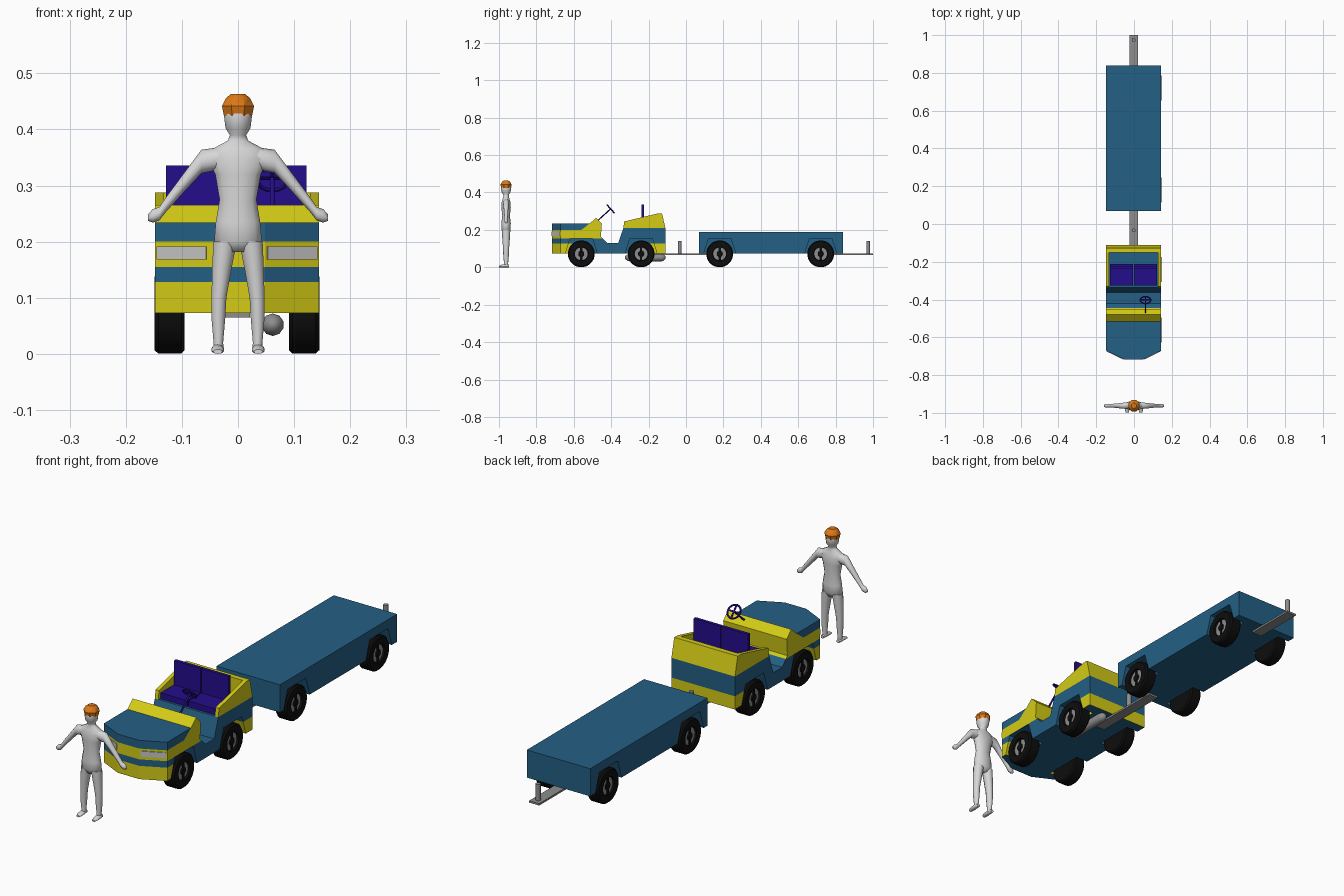
import bpy, bmesh, math
from mathutils import Vector

if "Cube" in bpy.data.objects:
    bpy.data.objects.remove(bpy.data.objects["Cube"])

CX = -0.002      # vehicle centre line
PY = -0.962      # person centre
HW, IN = 0.146, 0.091   # body half width, wheel well depth


def material(name, rgb):
    m = bpy.data.materials.new(name)
    m.diffuse_color = (*rgb, 1)
    m.use_nodes = True
    m.node_tree.nodes["Principled BSDF"].inputs["Base Color"].default_value = m.diffuse_color
    return m


YELLOW = material("yellow_paint", (0.66, 0.60, 0.008))
BLUE = material("blue_paint", (0.017, 0.115, 0.235))
INDIGO = material("indigo_seat", (0.018, 0.004, 0.26))
BLACK = material("black_rubber", (0.004, 0.004, 0.004))
STEEL = material("grey_steel", (0.27, 0.27, 0.27))
LAMP = material("lamp_grey", (0.55, 0.55, 0.55))
SKIN = material("pale_figure", (0.68, 0.68, 0.68))
ORANGE = material("orange_cap", (0.72, 0.19, 0.008))


def finish(name, bm, mats, smooth=None):
    bmesh.ops.recalc_face_normals(bm, faces=bm.faces[:])
    me = bpy.data.meshes.new(name)
    bm.to_mesh(me)
    bm.free()
    ob = bpy.data.objects.new(name, me)
    bpy.context.collection.objects.link(ob)
    for m in mats:
        me.materials.append(m)
    if smooth:
        bpy.ops.object.select_all(action='DESELECT')
        ob.select_set(True)
        bpy.context.view_layer.objects.active = ob
        bpy.ops.object.shade_smooth_by_angle(angle=math.radians(smooth))
    return ob


def add_prism(bm, loop, vec):
    a = [bm.verts.new(p) for p in loop]
    b = [bm.verts.new(Vector(p) + Vector(vec)) for p in loop]
    bm.faces.new(a)
    bm.faces.new(b[::-1])
    for i in range(len(a)):
        j = (i + 1) % len(a)
        bm.faces.new((a[i], b[i], b[j], a[j]))


def prism(name, loop, vec, mat):
    bm = bmesh.new()
    add_prism(bm, loop, vec)
    return finish(name, bm, [mat])


def box(name, x0, x1, y0, y1, z0, z1, mat):
    return prism(name, [(x0, y0, z0), (x1, y0, z0), (x1, y1, z0), (x0, y1, z0)],
                 (0, 0, z1 - z0), mat)


def loft(name, rings, axis, mat, n=10, smooth=60):
    """Tube through rings (x, y, z, ra, rb) whose planes face one axis."""
    bm = bmesh.new()
    loops = []
    for x, y, z, ra, rb in rings:
        loop = []
        for k in range(n):
            t = 2 * math.pi * (k + 0.5) / n
            u, v = ra * math.cos(t), rb * math.sin(t)
            off = {'x': (0, u, v), 'y': (u, 0, v), 'z': (u, v, 0)}[axis]
            loop.append(bm.verts.new(Vector((x, y, z)) + Vector(off)))
        loops.append(loop)
    for a, b in zip(loops, loops[1:]):
        for k in range(n):
            j = (k + 1) % n
            bm.faces.new((a[k], a[j], b[j], b[k]))
    bm.faces.new(loops[0])
    bm.faces.new(loops[-1][::-1])
    return finish(name, bm, [mat], smooth)


def arched_body(top, wheels):
    """Middle slab plus two side slabs with wheel arches in the profile."""
    z0 = top[0][1]
    arches = []
    for c in sorted(wheels, reverse=True):
        arches += [(c + .085, z0), (c + .06, .153), (c - .06, .153), (c - .085, z0)]
    bm = bmesh.new()
    add_prism(bm, [(CX - IN, y, z) for y, z in top], (2 * IN, 0, 0))
    for x in (CX - HW, CX + IN):
        add_prism(bm, [(x, y, z) for y, z in top + arches], (HW - IN, 0, 0))
    bmesh.ops.recalc_face_normals(bm, faces=bm.faces[:])
    return bm


def cut(bm, co, no, clear=False):
    bmesh.ops.bisect_plane(bm, geom=bm.verts[:] + bm.edges[:] + bm.faces[:], dist=1e-5,
                           plane_co=co, plane_no=no, clear_outer=clear)
    if clear:
        bmesh.ops.holes_fill(bm, edges=[e for e in bm.edges if e.is_boundary])


# Tractor body: side profile, slanted nose corners, painted bands
profile = [(-.717, .073), (-.717, .234), (-.515, .234), (-.48, .265), (-.45, .235),
           (-.455, .165), (-.42, .13), (-.362, .13), (-.335, .21), (-.11, .21), (-.11, .073)]
bm = arched_body(profile, (-.56, -.24))
for s in (-1, 1):
    cut(bm, (CX + s * HW, -.67, 0), (s * .047, -.096, 0), True)
for z in (.128, .155, .2):
    cut(bm, (0, 0, z), (0, 0, 1))
for y in (-.56, -.24):
    cut(bm, (0, y, 0), (0, 1, 0))
cut(bm, (0, -.515, .234), (0, .034, -.045))
bmesh.ops.recalc_face_normals(bm, faces=bm.faces[:])
for f in bm.faces:
    c = f.calc_center_median()
    if f.normal.z < -.5:
        yellow = False
    elif c.z < .128:
        yellow = c.y < -.56 or c.y > -.24
    elif c.y > -.43:
        yellow = False
    elif c.z > .2:
        yellow = c.z > .236 or (c.y + .515) * .034 > (c.z - .234) * .045 + 1e-5
    else:
        yellow = c.z > .155
    f.material_index = 0 if yellow else 1
finish("tractor_body", bm, [YELLOW, BLUE])

# Yellow rear tub around the seats
side = [(-.335, .21), (-.33, .245), (-.15, .288), (-.128, .288), (-.11, .21)]
for x in (CX - HW, CX + HW - .016):
    prism("tub_side", [(x, y, z) for y, z in side], (.016, 0, 0), YELLOW)
prism("tub_back", [(CX - HW + .016, y, z) for y, z in
      [(-.15, .21), (-.15, .288), (-.128, .288), (-.11, .21)]],
      (2 * HW - .032, 0, 0), YELLOW)

# Seats
for x0, x1 in ((-.128, -.005), (-.001, .122)):
    box("seat_cushion", x0, x1, -.325, -.213, .21, .235, INDIGO)
    box("seat_back", x0, x1, -.238, -.224, .235, .336, INDIGO)

# Headlights on the slanted nose corners
for s in (-1, 1):
    pts = []
    for t, out in ((.04, 0), (.96, 0), (.96, .003), (.04, .003)):
        x, y = .05 + t * .096, -.717 + t * .047
        pts.append((CX + s * (x + out * .44), y - out * .9, .168))
    prism("headlight", pts, (0, 0, .023), LAMP)

# Steering wheel and column
SX = .061
hub = Vector((SX, -.403, .312))
axis = Vector((0, .07, .063)).normalized()
up = Vector((0, -.063, .07)).normalized()
loft("steering_column", [(SX, -.475, .247, .004, .005), (*hub, .004, .005)], 'y', INDIGO, 8)
bpy.ops.mesh.primitive_torus_add(location=hub, rotation=axis.to_track_quat('Z', 'Y').to_euler(),
                                 major_radius=.028, minor_radius=.004,
                                 major_segments=16, minor_segments=6)
wheel = bpy.context.object
wheel.name = "steering_wheel"
wheel.data.materials.append(INDIGO)
for d, e in ((Vector((1, 0, 0)), up), (up, Vector((1, 0, 0)))):
    corners = [hub + d * a * .028 + e * b * .003 for a, b in ((-1, -1), (1, -1), (1, 1), (-1, 1))]
    prism("steering_spoke", corners, axis * .004, INDIGO)

# Trailer
bm = arched_body([(.07, .075), (.07, .19), (.84, .19), (.84, .075)], (.18, .72))
finish("trailer_body", bm, [BLUE])

# Wheels: tyre, steel rim, hub cap and spoke
WZ, R = .072, .072
for y in (-.56, -.24, .18, .72):
    for s in (-1, 1):
        def ring(x, r):
            return (CX + s * x, y, WZ, r, r)
        loft("tyre", [ring(.093, .036), ring(.093, .066), ring(.099, R), ring(.14, R),
                      ring(.147, .066), ring(.147, .038), ring(.138, .036)], 'x', BLACK, 24, 40)
        loft("rim", [ring(.137, .035), ring(.140, .035)], 'x', STEEL, 24, 40)
        loft("hub_cap", [ring(.138, .017), ring(.145, .014)], 'x', BLACK, 12, 40)
        xs = sorted((CX + s * .138, CX + s * .143))
        box("rim_spoke", *xs, y - .006, y + .006, WZ - .036, WZ + .036, BLACK)

# Tow bars with pins
for y0, y1, pin in ((-.22, .12, -.034), (.78, 1.0, .974)):
    box("tow_bar", CX - .023, CX + .023, y0, y1, .065, .073, STEEL)
    loft("tow_pin", [(CX, pin, z, .01, .01) for z in (.07, .14)], 'z', STEEL, 12, 40)

# Exhaust silencer
loft("exhaust", [(.062, y, .052, r, r) for y, r in
                 ((-.325, .008), (-.31, .018), (-.3, .02), (-.13, .02), (-.118, .016), (-.11, .006))],
     'y', STEEL, 10)

# Person: trunk and head
trunk = [(.182, .022, .016), (.2, .044, .025), (.235, .041, .026), (.275, .034, .021),
         (.32, .042, .026), (.348, .056, .024), (.366, .046, .019), (.38, .019, .015),
         (.39, .015, .016), (.402, .023, .025), (.425, .026, .029), (.445, .022, .024)]
loft("person_trunk", [(0, PY, z, a, b) for z, a, b in trunk], 'z', SKIN, 12)
loft("person_cap", [(0, PY, z, r, r * 1.05) for z, r in
                    ((.424, .027), (.442, .031), (.456, .023), (.463, .014))], 'z', ORANGE, 8, 35)
for s in (-1, 1):
    # Legs, feet and arms
    leg = [(.035, .006, .01, .012), (.035, .02, .009, .011), (.035, .065, .013, .015),
           (.034, .1, .014, .016), (.029, .15, .018, .02), (.023, .2, .022, .023)]
    loft("person_leg", [(s * x, PY, z, a, b) for x, z, a, b in leg], 'z', SKIN)
    foot = [(-.946, .007, .007), (-.965, .011, .009), (-.985, .012, .007), (-.999, .008, .004)]
    loft("person_foot", [(s * .036, y, h, w, h) for y, w, h in foot], 'y', SKIN)
    arm = [(.035, .348, .018, .02), (.065, .343, .016, .021), (.095, .307, .012, .017),
           (.13, .264, .009, .013), (.14, .25, .01, .012), (.152, .246, .009, .012),
           (.16, .243, .005, .006)]
    loft("person_arm", [(s * x, PY, z, a, b) for x, z, a, b in arm], 'x', SKIN)
